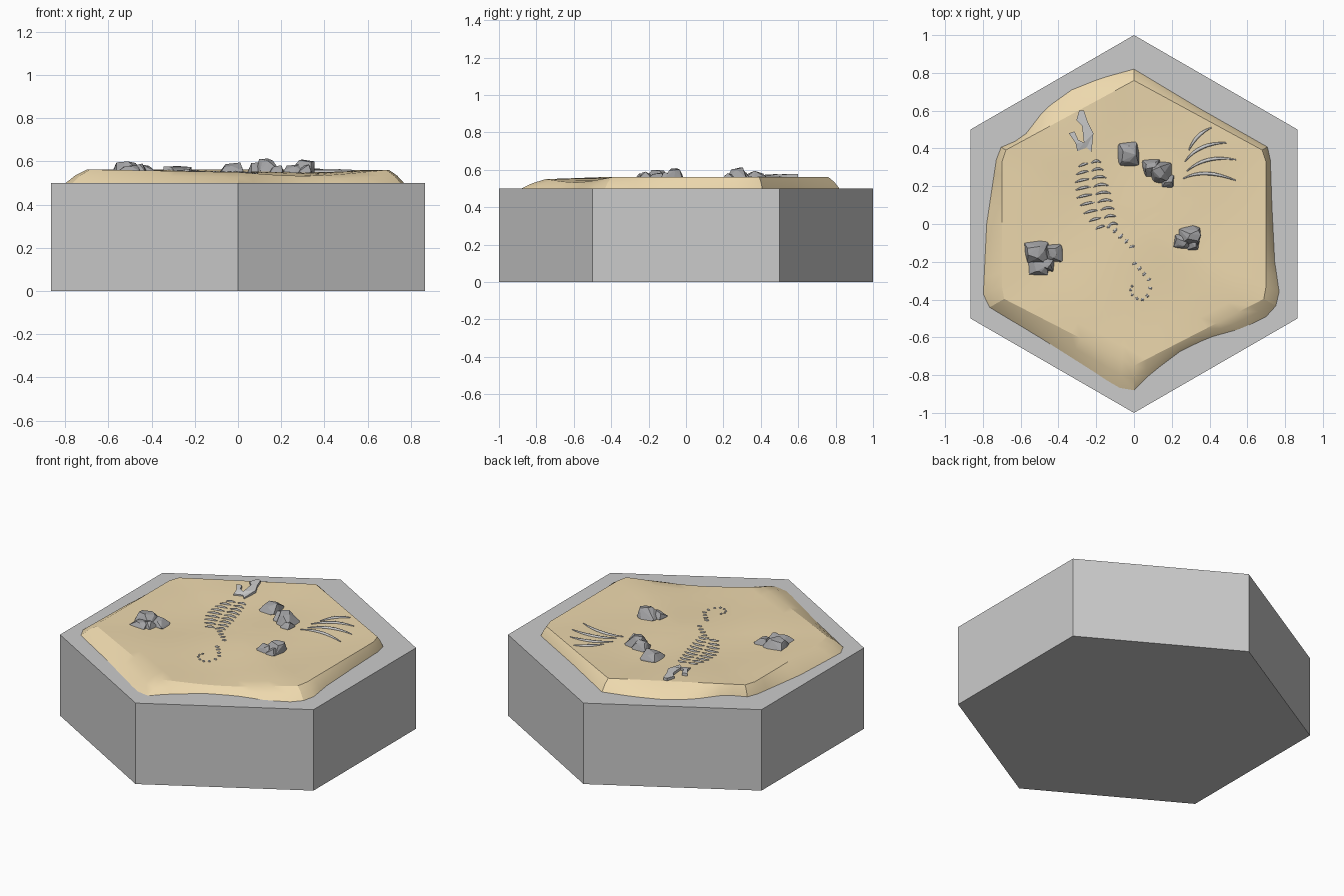
import bpy, bmesh, math, random
from mathutils import Vector
from mathutils.bvhtree import BVHTree

if "Cube" in bpy.data.objects:
    bpy.data.objects.remove(bpy.data.objects["Cube"])

random.seed(4)


def material(name, rgb):
    m = bpy.data.materials.new(name)
    m.diffuse_color = (*rgb, 1)
    m.use_nodes = True
    m.node_tree.nodes["Principled BSDF"].inputs["Base Color"].default_value = m.diffuse_color
    return m


def finish(name, bm, mat=None):
    bmesh.ops.recalc_face_normals(bm, faces=bm.faces)
    me = bpy.data.meshes.new(name)
    bm.to_mesh(me)
    bm.free()
    ob = bpy.data.objects.new(name, me)
    bpy.context.collection.objects.link(ob)
    if mat:
        me.materials.append(mat)
    return ob


def activate(ob):
    bpy.ops.object.select_all(action='DESELECT')
    ob.select_set(True)
    bpy.context.view_layer.objects.active = ob


sand_mat = material("sand", (0.85, 0.69, 0.42))
rock_mat = material("rock", (0.36, 0.36, 0.37))

# Hexagonal base
bpy.ops.mesh.primitive_cylinder_add(vertices=6, radius=1, depth=0.5, location=(0, 0, 0.25))
bpy.context.object.name = "hex_base"

# Sand bed: wavy foot outline, hexagonal rim, gently dished middle
foot = [(0, .82), (-.18, .77), (-.33, .71), (-.47, .61), (-.57, .48), (-.64, .43), (-.72, .40),
        (-.75, .2), (-.78, 0), (-.80, -.42), (-.5, -.60), (-.2, -.79), (-.09, -.865), (0, -.88),
        (.09, -.79), (.25, -.67), (.4, -.60), (.58, -.55), (.74, -.47), (.77, -.37),
        (.745, -.2), (.73, .1), (.72, .40), (.35, .61)]
rim = [(0, .76), (-.70, .38), (-.70, -.39), (0, -.75), (.70, -.39), (.70, .38)]
rim_z = [.562, .562, .562, .550, .560, .560]


def hit(poly, d):
    for i in range(len(poly)):
        a = Vector(poly[i])
        b = Vector(poly[(i + 1) % len(poly)])
        if a.cross(d) >= -1e-5 and d.cross(b) > 1e-5 and a.dot(d) > 0:
            e = b - a
            return a.cross(e) / d.cross(e), i
    return 0.75, 0


N, RINGS = 72, 10
bm = bmesh.new()
rows = [[] for _ in range(RINGS + 2)]
for k in range(N):
    t = math.radians(90 + 360 * k / N)
    d = Vector((math.cos(t), math.sin(t)))
    ri, seg = hit(rim, d)
    ro = max(hit(foot, d)[0], ri + .015)
    f = (k % 12) / 12
    zr = rim_z[k // 12] * (1 - f) + rim_z[(k // 12 + 1) % 6] * f
    if k // 12 == 3:
        zr -= .022 * math.sin(math.pi * f)
    for j in range(1, RINGS + 1):
        s = j / RINGS
        x, y = d * ri * s
        bump = .006 * math.sin(7 * x + 1) * math.cos(6 * y) * (1 - s ** 4)
        rows[j - 1].append(bm.verts.new((x, y, .546 + (zr - .546) * s * s + bump)))
    x, y = d * (ri * .45 + ro * .55)
    rows[RINGS].append(bm.verts.new((x, y, .5 + (zr - .5) * .56)))
    x, y = d * ro
    rows[RINGS + 1].append(bm.verts.new((x, y, .5)))
for a, b in zip(rows, rows[1:]):
    for k in range(N):
        n = (k + 1) % N
        bm.faces.new((a[k], b[k], b[n], a[n]))
mid = bm.verts.new((0, 0, .55))
for k in range(N):
    bm.faces.new((mid, rows[0][k], rows[0][(k + 1) % N]))
bm.faces.new(rows[-1])
bmesh.ops.recalc_face_normals(bm, faces=bm.faces)
tree = BVHTree.FromBMesh(bm)
sand = finish("sand_bed", bm, sand_mat)
activate(sand)
bpy.ops.object.shade_smooth_by_angle(angle=math.radians(22))


def ground(x, y):
    p = tree.ray_cast(Vector((x, y, 1)), Vector((0, 0, -1)))[0]
    return p.z if p else .55


# Rocks: faceted convex chunks (x, y, radius, peak height, peak offset x)
def rock(name, chunks):
    bm = bmesh.new()
    for x, y, r, top, off in chunks:
        vs = []
        for i in range(8):
            a = 2 * math.pi * (i + random.uniform(-.25, .25)) / 8
            q = r * random.uniform(.88, 1.1)
            vs.append(bm.verts.new((x + q * math.cos(a), y + q * math.sin(a), .525 + .03 * (i % 2))))
        for i in range(5):
            a = 2 * math.pi * (i + random.uniform(-.3, .3)) / 5
            q = r * random.uniform(.35, .65)
            drop = 0 if math.cos(a) * (off or 1) > .6 else random.uniform(.1, .45)
            vs.append(bm.verts.new((x + off + q * math.cos(a), y + q * math.sin(a),
                                    top - drop * (top - .55))))
        res = bmesh.ops.convex_hull(bm, input=vs)
        junk = [v for v in res["geom_interior"] if isinstance(v, bmesh.types.BMVert)]
        bmesh.ops.delete(bm, geom=junk, context='VERTS')
    finish(name, bm, rock_mat)


rock("rock_left", [(-.51, -.15, .082, .618, -.01), (-.42, -.155, .055, .592, -.01),
                   (-.51, -.23, .062, .585, .01), (-.46, -.21, .05, .59, 0)])
rock("rock_back", [(-.035, .37, .075, .595, 0)])
rock("rock_centre", [(.095, .30, .055, .597, 0), (.145, .27, .067, .62, -.01), (.175, .23, .044, .582, 0)])
rock("rock_right", [(.295, -.065, .065, .617, .025), (.255, -.09, .05, .585, 0), (.31, -.10, .045, .585, 0)])


# Bones: tapered tubes that follow the sand
def bones(name, paths, depth):
    cu = bpy.data.curves.new(name, 'CURVE')
    cu.dimensions = '3D'
    cu.bevel_depth = depth
    cu.bevel_resolution = 1
    cu.use_fill_caps = True
    for p0, p1, p2 in paths:
        sp = cu.splines.new('POLY')
        sp.points.add(8)
        for i in range(9):
            u = i / 8
            p = Vector(p0) * (1 - u) ** 2 + Vector(p1) * 2 * u * (1 - u) + Vector(p2) * u * u
            sp.points[i].co = (p.x, p.y, ground(p.x, p.y) + .001, 1)
            sp.points[i].radius = .3 + .7 * math.sin(math.pi * u)
    ob = bpy.data.objects.new(name, cu)
    bpy.context.collection.objects.link(ob)
    activate(ob)
    bpy.ops.object.convert(target='MESH')


# Fan of large ribs on the right
bones("large_ribs", [((.26, .24), (.37, .30), (.54, .23)), ((.28, .28), (.38, .37), (.54, .34)),
                     ((.27, .33), (.34, .43), (.49, .43)), ((.29, .39), (.33, .48), (.41, .51))], .009)

# Short ribs crossing the spine
ribs = []
for i in range(9):
    u = i / 8
    cx, cy = -.235 + .09 * u * u, .32 - .33 * u
    w = .035 + .055 * math.sin(math.pi * (.15 + .7 * u))
    for s in (-1, 1):
        ribs.append(((cx + s * .008, cy), (cx + s * w * .55, cy + .012 * s + .012),
                     (cx + s * w, cy + .012 * s - .006)))
bones("spine_ribs", ribs, .007)

# Tail vertebrae shrinking along a hook
tail = [(-.13, -.01), (-.10, -.035), (-.07, -.065), (-.04, -.09), (-.01, -.12), (.005, -.21), (.03, -.235),
        (.055, -.265), (.08, -.295), (.085, -.34), (.07, -.38), (.045, -.40), (.015, -.395),
        (-.01, -.375), (-.018, -.35), (-.01, -.33)]
bm = bmesh.new()
for i, (x, y) in enumerate(tail):
    n = Vector(tail[min(i + 1, 15)]) - Vector(tail[max(i - 1, 0)])
    res = bmesh.ops.create_icosphere(bm, subdivisions=1, radius=1)["verts"]
    size = .020 - .0009 * i
    bmesh.ops.scale(bm, vec=(.009, size, .007), verts=res)
    a = math.atan2(n.y, n.x)
    for v in res:
        cx, cy = v.co.x, v.co.y
        v.co = (x + cx * math.cos(a) - cy * math.sin(a), y + cx * math.sin(a) + cy * math.cos(a),
                v.co.z + ground(x, y))
finish("tail_vertebrae", bm)

# Skull: notched flat plate with open jaw
outline = [(-.29, .60), (-.265, .60), (-.245, .54), (-.215, .48), (-.225, .38), (-.25, .405),
           (-.30, .385), (-.31, .43), (-.345, .48), (-.315, .49), (-.295, .445), (-.265, .43),
           (-.275, .52), (-.305, .55)]
bm = bmesh.new()
bottom = bm.faces.new([bm.verts.new((x, y, ground(x, y) - .01)) for x, y in outline])
ext = bmesh.ops.extrude_face_region(bm, geom=[bottom])["geom"]
for v in ext:
    if isinstance(v, bmesh.types.BMVert):
        v.co.z += .026 if v.co.y > .41 else .018
bmesh.ops.triangulate(bm, faces=[f for f in bm.faces if len(f.verts) > 4])
finish("skull", bm)
